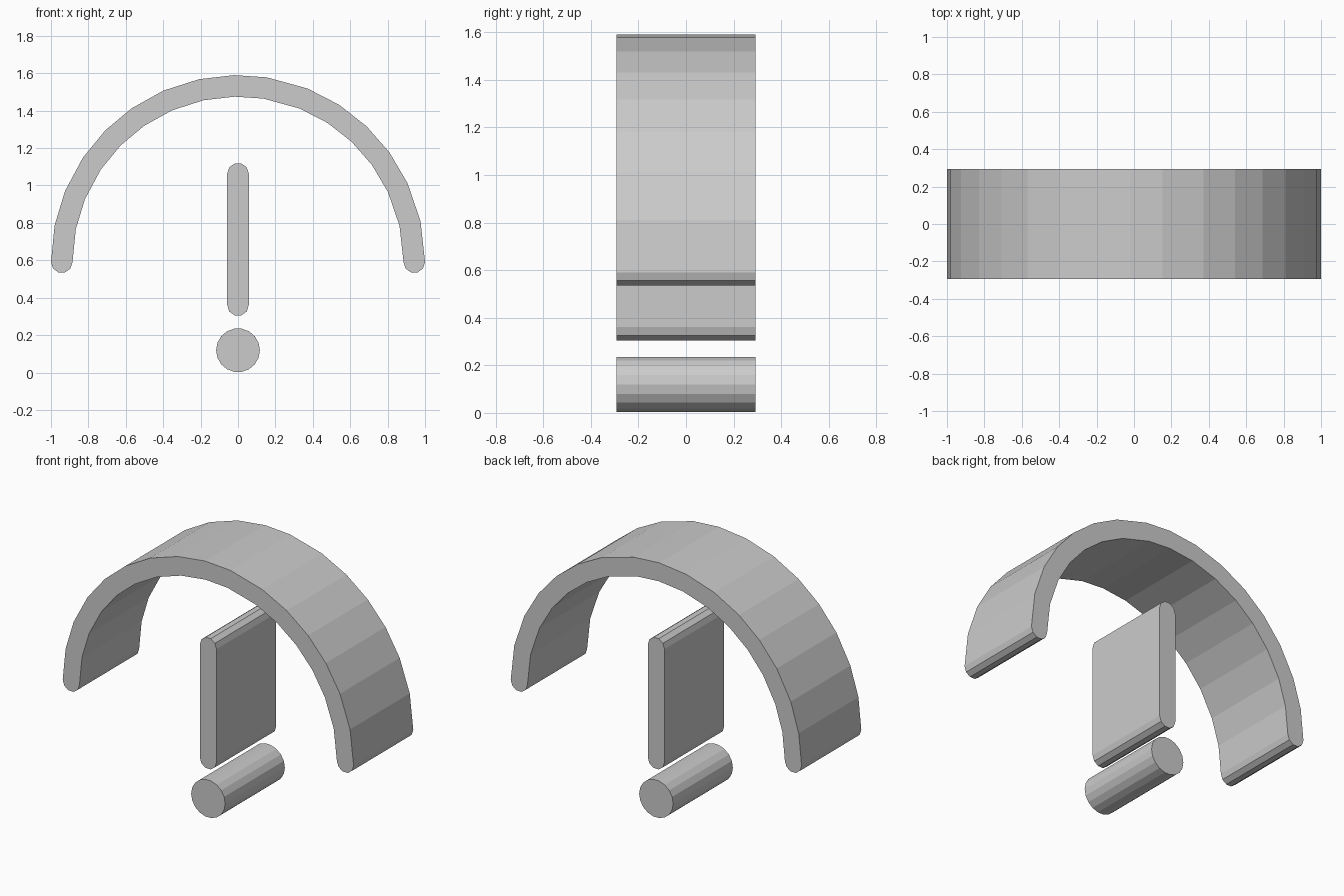
import bpy
from math import sin, cos, pi, radians

cube = bpy.data.objects.get("Cube")
if cube:
    bpy.data.objects.remove(cube, do_unlink=True)

DEPTH = 0.293
R_OUT, R_IN, BASE_Z = 1.0, 0.885, 0.59
CAP = (R_OUT - R_IN) / 2

grey = bpy.data.materials.new("light_grey")
grey.use_nodes = True
COLOUR = (0.6, 0.6, 0.6, 1)
grey.diffuse_color = COLOUR
grey.node_tree.nodes["Principled BSDF"].inputs["Base Color"].default_value = COLOUR


def arc(cx, cz, r, start, end, steps):
    """Points on an arc in the xz plane, both ends included."""
    return [(cx + r * cos(radians(start + (end - start) * i / steps)),
             cz + r * sin(radians(start + (end - start) * i / steps)))
            for i in range(steps + 1)]


def extrude_profile(name, pts):
    """Closed xz profile extruded along y, flat shaded."""
    n = len(pts)
    verts = [(x, y, z) for y in (-DEPTH, DEPTH) for x, z in pts]
    faces = [tuple(range(n)), tuple(reversed(range(n, 2 * n)))]
    faces += [(i, i + n, (i + 1) % n + n, (i + 1) % n) for i in range(n)]
    mesh = bpy.data.meshes.new(name)
    mesh.from_pydata(verts, [], faces)
    mesh.materials.append(grey)
    obj = bpy.data.objects.new(name, mesh)
    bpy.context.collection.objects.link(obj)
    return obj


# Arch: slightly uneven facets, rounded feet
angles = [0, 12.7, 25, 36, 46.6, 57.3, 68.2, 81.2, 91.2,
          102, 113.5, 124.7, 135.2, 146, 157.7, 168.6, 180]
ring = [(cos(radians(a)), sin(radians(a))) for a in angles]
outer = [(R_OUT * c, BASE_Z + R_OUT * s) for c, s in ring]
inner = [(R_IN * c, BASE_Z + R_IN * s) for c, s in reversed(ring)]
mid = (R_OUT + R_IN) / 2
left_foot = arc(mid, BASE_Z, CAP, -180, 0, 5)[1:-1]
right_foot = arc(-mid, BASE_Z, CAP, 180, 360, 5)[1:-1]
extrude_profile("arch", outer + right_foot + inner + left_foot)

# Upright slab with rounded ends
extrude_profile("upright_bar",
                arc(0, 1.063, CAP, 0, 180, 5) + arc(0, 0.36, CAP, 180, 360, 5))

# Round rod below the slab
extrude_profile("round_rod", arc(0, 0.119, 0.117, 0, 360, 18)[:-1])
